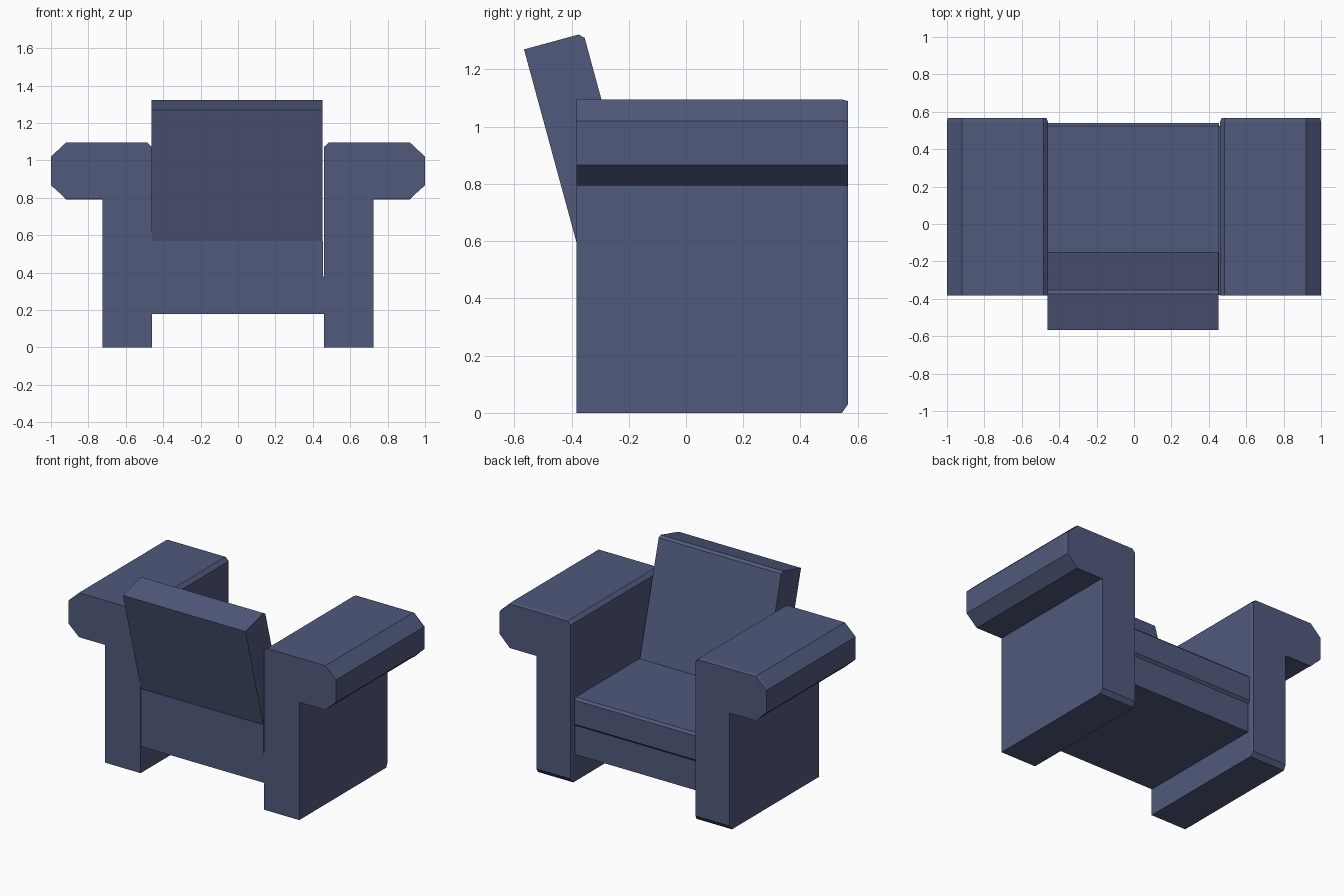
import bpy, bmesh

if "Cube" in bpy.data.objects:
    bpy.data.objects.remove(bpy.data.objects["Cube"])

fabric = bpy.data.materials.new("slate blue fabric")
fabric.diffuse_color = (0.08, 0.1, 0.2, 1)
fabric.use_nodes = True
fabric.node_tree.nodes["Principled BSDF"].inputs["Base Color"].default_value = fabric.diffuse_color


def loft(name, rings):
    """Skin matching closed rings of points and cap both ends."""
    bm = bmesh.new()
    vs = [[bm.verts.new(p) for p in ring] for ring in rings]
    n = len(vs[0])
    for a, b in zip(vs, vs[1:]):
        for i in range(n):
            j = (i + 1) % n
            bm.faces.new((a[i], a[j], b[j], b[i]))
    bm.faces.new(vs[0])
    bm.faces.new(vs[-1])
    bmesh.ops.recalc_face_normals(bm, faces=bm.faces)
    me = bpy.data.meshes.new(name)
    bm.to_mesh(me)
    bm.free()
    me.materials.append(fabric)
    ob = bpy.data.objects.new(name, me)
    bpy.context.collection.objects.link(ob)
    return ob


def side_extrude(name, profile, x0, x1):
    """Extrude a (y, z) profile across x."""
    return loft(name, [[(x, y, z) for y, z in profile] for x in (x0, x1)])


# Arms: overhanging octagonal roll on a slab, eased at the seat-side end
arm = [(0.46, 0), (0.725, 0), (0.725, 0.795), (0.92, 0.795), (1, 0.867),
       (1, 1.02), (0.92, 1.095), (0.485, 1.095), (0.46, 1.072)]
arm_end = [(0.468, 0.03), (0.722, 0.03), (0.722, 0.792), (0.92, 0.792), (0.996, 0.867),
           (0.996, 1.018), (0.92, 1.09), (0.488, 1.09), (0.468, 1.07)]
for side, label in ((1, "right_arm"), (-1, "left_arm")):
    loft(label, [[(side * x, y, z) for x, z in ring]
                 for ring, y in ((arm, -0.382), (arm, 0.545), (arm_end, 0.566))])

# Seat base between the arms
side_extrude("seat_base", [(-0.38, 0.18), (0.525, 0.18), (0.525, 0.38), (-0.38, 0.38)],
             -0.462, 0.462)

# Seat cushion with eased front edges
side_extrude("seat_cushion", [(-0.38, 0.378), (0.525, 0.378), (0.54, 0.393), (0.54, 0.555),
                              (0.525, 0.57), (-0.38, 0.57)], -0.463, 0.455)

# Leaning backrest, sunk into the cushion
side_extrude("backrest", [(-0.566, 1.27), (-0.375, 1.322), (-0.354, 1.31),
                          (-0.12, 0.45), (-0.343, 0.45)], -0.463, 0.452)
